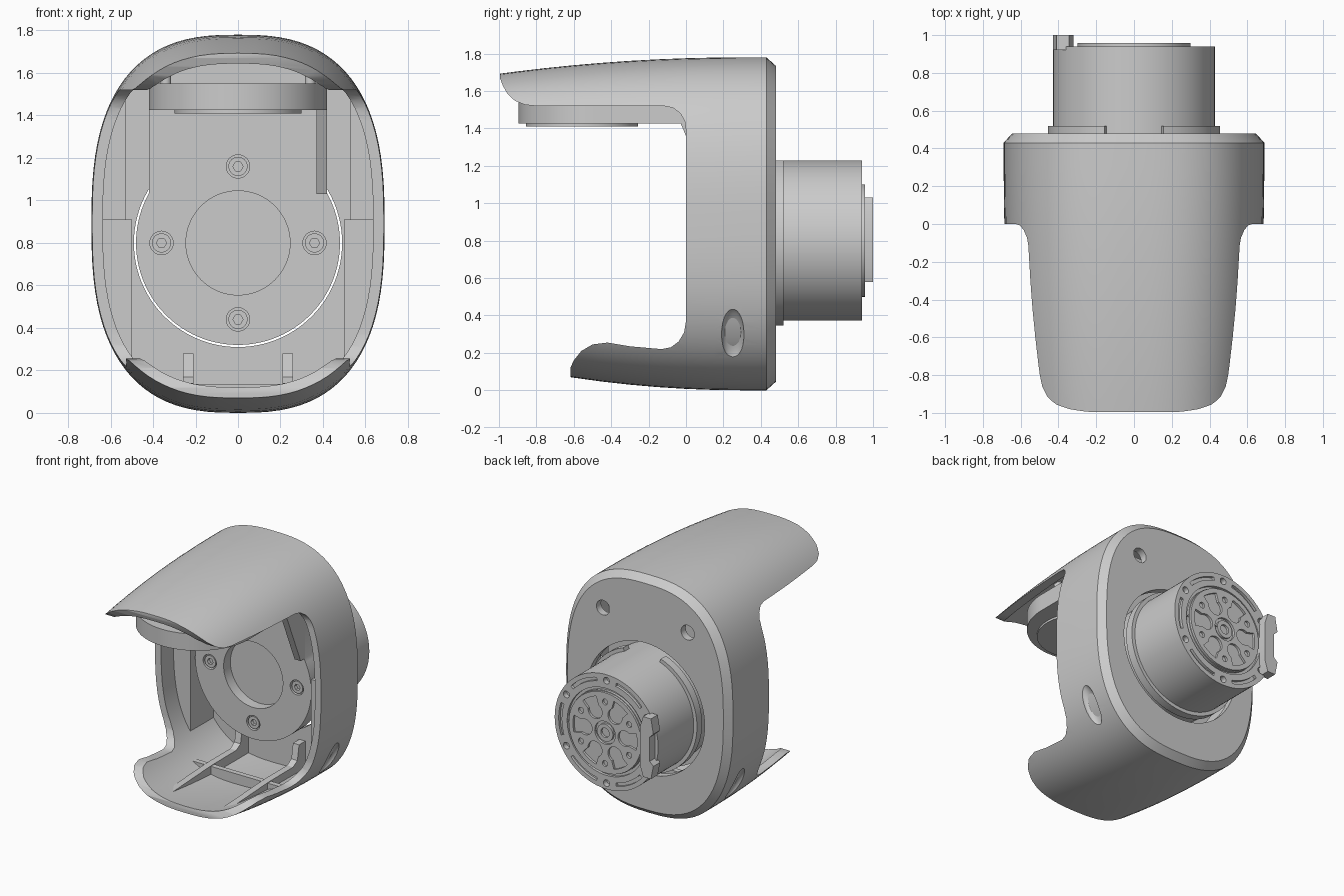
import bpy, bmesh
from math import sin, cos, pi, radians, atan2
from mathutils import Matrix, Vector

if "Cube" in bpy.data.objects:
    bpy.data.objects.remove(bpy.data.objects["Cube"])


def new_obj(name, bm):
    bmesh.ops.recalc_face_normals(bm, faces=bm.faces)
    me = bpy.data.meshes.new(name)
    bm.to_mesh(me)
    bm.free()
    ob = bpy.data.objects.new(name, me)
    bpy.context.collection.objects.link(ob)
    return ob


def bridge(name, rings):
    bm = bmesh.new()
    vs = [[bm.verts.new(p) for p in r] for r in rings]
    n = len(vs[0])
    for a, b in zip(vs, vs[1:]):
        for i in range(n):
            bm.faces.new((a[i], a[(i + 1) % n], b[(i + 1) % n], b[i]))
    bm.faces.new(vs[0])
    bm.faces.new(vs[-1])
    return new_obj(name, bm)


def prism(name, pts, lo, hi, axis):
    # 2D outline extruded along an axis
    place = {'X': lambda p, h: (h, p[0], p[1]),
             'Y': lambda p, h: (p[0], h, p[1]),
             'Z': lambda p, h: (p[0], p[1], h)}[axis]
    return bridge(name, [[place(p, h) for p in pts] for h in (lo, hi)])


def arc(r, a0, a1, cx=0, cz=0.8, n=48):
    return [(cx + r * cos(radians(a0 + (a1 - a0) * i / n)),
             cz + r * sin(radians(a0 + (a1 - a0) * i / n))) for i in range(n + 1)]


def disc(name, r, lo, hi, cx=0, cz=0.8, axis='Y', n=64):
    return prism(name, arc(r, 0, 360, cx, cz, n)[:-1], lo, hi, axis)


def ring(name, r0, r1, lo, hi, a0, a1, n=48):
    return prism(name, arc(r0, a0, a1, n=n) + arc(r1, a1, a0, n=n), lo, hi, 'Y')


def boolean(ob, tool, op='DIFFERENCE', keep=False):
    m = ob.modifiers.new('cut', 'BOOLEAN')
    m.operation, m.object, m.solver = op, tool, 'EXACT'
    bpy.context.view_layer.objects.active = ob
    bpy.ops.object.modifier_apply(modifier=m.name)
    if not keep:
        bpy.data.objects.remove(tool)
    return ob


def section(y, inset, n=96, e=2 / 2.65):
    # rounded cross-section of the housing at depth y
    t2 = max(0, 0.3 - y) ** 2
    a = 0.69 - 0.04 * t2 - inset
    up, down = 0.89 - 0.052 * t2 - inset, 0.89 - 0.083 * t2 - inset
    out = []
    for i in range(n):
        c, s = cos(2 * pi * i / n), sin(2 * pi * i / n)
        x = a * abs(c) ** e * (1 if c > 0 else -1)
        z = (up if s > 0 else -down) * abs(s) ** e
        out.append((x, y, 0.89 + z))
    return out


def loft(name, inset, back, chamfer=0.0):
    ys = [0.43, 0.3, 0.15, 0, -0.15, -0.3, -0.45, -0.6, -0.75, -0.9, -1.0, -1.12]
    rings = [section(back, inset + chamfer)]
    rings += [section(y, inset) for y in ys if y < back - 0.005]
    return bridge(name, rings)


# housing: hollow tapering shell trimmed to the side profile
housing = loft('housing_shell', 0, 0.48, 0.045)
boolean(housing, loft('cavity', 0.05, 0.425))
profile = [(0.6, -0.1), (0.6, 1.9), (-0.995, 1.9), (-0.995, 1.67), (-0.98, 1.63), (-0.955, 1.585),
           (-0.915, 1.548), (-0.86, 1.526), (-0.8, 1.52), (-0.12, 1.52), (-0.07, 1.51),
           (-0.03, 1.48), (-0.007, 1.44), (0, 1.39), (0, 0.37), (-0.01, 0.31), (-0.04, 0.26),
           (-0.08, 0.23), (-0.13, 0.22), (-0.3, 0.235), (-0.42, 0.255), (-0.5, 0.245),
           (-0.56, 0.21), (-0.6, 0.16), (-0.618, 0.12), (-0.618, -0.1)]
boolean(housing, prism('side_profile', profile, -1, 1, 'X'), 'INTERSECT')

# openings: motor hole, two rear holes, side pockets
boolean(housing, disc('motor_hole', 0.49, 0.3, 0.6, n=96))
for s in (-1, 1):
    boolean(housing, disc('rear_hole', 0.055, 0.3, 0.6, s * 0.35, 1.46, n=32))
    bm = bmesh.new()
    bmesh.ops.create_uvsphere(bm, u_segments=32, v_segments=16, radius=1)
    bm.transform(Matrix.Translation((s * 0.592, 0.25, 0.30))
                 @ Matrix.Rotation(s * atan2(0.15, 0.28), 4, 'Y')
                 @ Matrix.Diagonal((0.04, 0.06, 0.16, 1)))
    boolean(housing, new_obj('side_pocket', bm))

# inner ribs and side ledges, trimmed to the housing wall
limit = loft('rib_limit', 0.025, 0.45)
rib = [(-0.5, 0), (-0.5, 0.115), (0, 0.14), (0.28, 0.14), (0.33, 0.17), (0.35, 0.28),
       (0.44, 0.28), (0.44, 0)]
for s, side in ((-1, 'left'), (1, 'right')):
    boolean(prism('floor_rib_' + side, rib, s * 0.235 - 0.025, s * 0.235 + 0.025, 'X'),
            limit, 'INTERSECT', True)
    x0, x1 = sorted((s * 0.5, s * 0.72))
    boolean(prism('side_ledge_' + side, [(0.15, 0.2), (0.15, 0.91), (0.44, 0.91), (0.44, 0.2)],
                  x0, x1, 'X'), limit, 'INTERSECT', True)
    x0, x1 = sorted((s * 0.53, s * 0.72))
    boolean(prism('upper_ledge_' + side, [(0.25, 0.9), (0.25, 1.5), (0.44, 1.5), (0.44, 0.9)],
                  x0, x1, 'X'), limit, 'INTERSECT', True)
boolean(prism('cross_rib', [(-0.02, 0), (-0.02, 0.135), (0.02, 0.135), (0.02, 0)], -0.45, 0.45, 'X'),
        limit, 'INTERSECT', True)
bpy.data.objects.remove(limit)

# bracket plate: round below, straight sides above, with recess and screws
plate_pts = [(0.42, 1.55), (-0.42, 1.55)] + arc(0.48, 151, 389, n=72)
plate = prism('bracket_plate', plate_pts, 0.18, 0.32, 'Y')
boolean(plate, disc('recess', 0.245, 0.1, 0.26))
for i in range(4):
    x, z = 0.36 * cos(i * pi / 2), 0.8 + 0.36 * sin(i * pi / 2)
    boolean(plate, disc('counterbore', 0.055, 0.1, 0.21, x, z, n=32))
    screw = disc('plate_screw', 0.045, 0.185, 0.25, x, z, n=32)
    boolean(screw, disc('socket', 0.024, 0.1, 0.215, x, z, n=6))

# bracket arm reaching under the visor, with gusset, disc and posts
arm_pts = [(0.42, 0.2), (-0.42, 0.2)] + arc(0.42, 180, 360, 0, -0.475)
prism('bracket_arm', arm_pts, 1.425, 1.55, 'Z')
prism('bracket_gusset', [(-0.03, 1.43), (0.19, 1.43), (0.19, 1.03), (0.14, 1.03)], 0.37, 0.42, 'X')
pad = disc('arm_disc', 0.3, 1.41, 1.44, 0, -0.556, 'Z')
for x, r in ((0, 0.05), (-0.17, 0.03), (0.17, 0.03)):
    boolean(pad, disc('pad_hole', r, 1.3, 1.425, x, -0.556, 'Z', 24))
for x in (-0.34, 0.34):
    for y in (-0.4, 0.05):
        disc('arm_post', 0.025, 1.54, 1.67, x, y, 'Z', 16)

# motor body with rim slots and screw holes
motor = disc('motor_body', 0.428, 0.3, 0.94, n=96)
boolean(motor, ring('rim_groove', 0.305, 0.325, 0.92, 1.0, 0, 359.5, 72))
for i in range(6):
    a = 30 + 60 * i
    boolean(motor, ring('rim_slot', 0.37, 0.395, 0.92, 1.0, a + 12, a + 48, 12))
    boolean(motor, disc('rim_hole', 0.025, 0.9, 1.0, 0.383 * cos(radians(a)),
                        0.8 + 0.383 * sin(radians(a)), n=20))
ring('motor_flange', 0.42, 0.455, 0.46, 0.52, 110, 430, 72)

# output hub with six pockets
hub = disc('motor_hub', 0.3, 0.9, 0.957)
boolean(hub, ring('hub_ring_groove', 0.065, 0.085, 0.93, 1.0, 0, 359.5))
boolean(hub, disc('hub_bore', 0.035, 0.88, 1.0, n=32))
for i in range(6):
    a = radians(60 * i)
    boolean(hub, disc('hub_pocket', 0.058, 0.915, 1.0, 0.165 * cos(a), 0.8 + 0.165 * sin(a), n=24))
    b = a + pi / 6
    boolean(hub, disc('hub_hole', 0.022, 0.915, 1.0, 0.23 * cos(b), 0.8 + 0.23 * sin(b), n=16))
    boolean(hub, ring('hub_petal', 0.2, 0.265, 0.92, 1.0, 60 * i - 14, 60 * i + 14, 8))

# cable connector on the rear rim
prism('connector', [(-0.32, 0.66), (-0.345, 0.58), (-0.41, 0.58), (-0.43, 0.68), (-0.40, 0.71),
                    (-0.40, 0.89), (-0.43, 0.92), (-0.41, 1.03), (-0.345, 1.03), (-0.32, 0.95)],
      0.92, 1.0, 'Y')

# smooth shading with crisp edges
bpy.ops.object.select_all(action='DESELECT')
for ob in bpy.data.objects:
    ob.select_set(True)
bpy.context.view_layer.objects.active = housing
bpy.ops.object.shade_smooth_by_angle(angle=radians(30))
